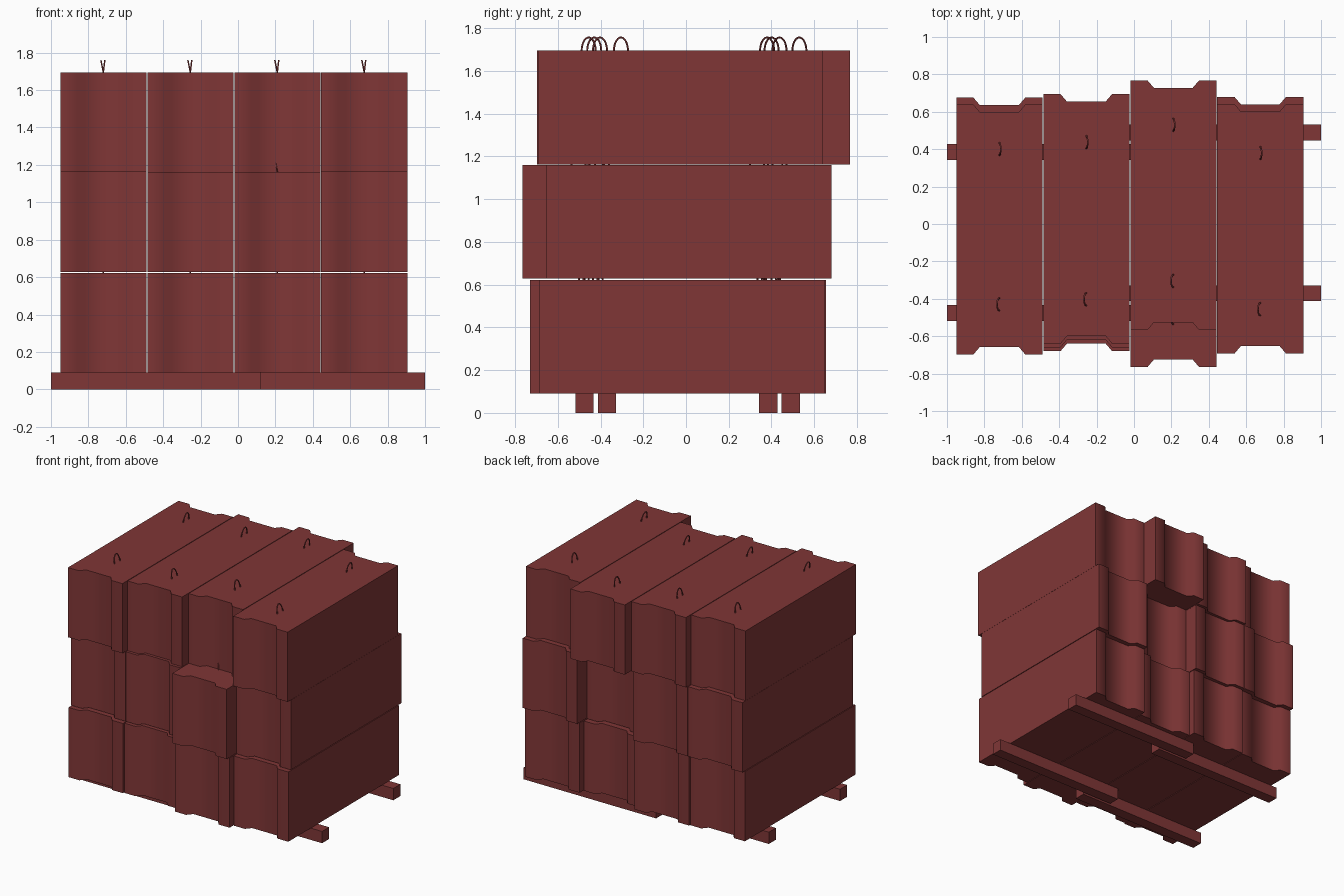
import bpy, bmesh, math

if "Cube" in bpy.data.objects:
    bpy.data.objects.remove(bpy.data.objects["Cube"])

red = bpy.data.materials.new("brick red")
red.diffuse_color = (0.215, 0.037, 0.037, 1)
red.use_nodes = True
red.node_tree.nodes["Principled BSDF"].inputs["Base Color"].default_value = red.diffuse_color

WIDTH, LENGTH, HEIGHT = 0.46, 1.335, 0.533


def mesh_object(name, bm):
    bmesh.ops.recalc_face_normals(bm, faces=bm.faces)
    me = bpy.data.meshes.new(name)
    bm.to_mesh(me)
    bm.free()
    me.materials.append(red)
    ob = bpy.data.objects.new(name, me)
    bpy.context.collection.objects.link(ob)
    return ob


def smooth(ob):
    bpy.ops.object.select_all(action='DESELECT')
    ob.select_set(True)
    bpy.context.view_layer.objects.active = ob
    bpy.ops.object.shade_smooth_by_angle(angle=math.radians(60))


def block(name, x, front, z):
    """Long block with a shallow tapered groove down both ends."""
    h, back = WIDTH / 2, front + LENGTH
    end = [(-h, 0), (-0.138, 0), (-0.104, 0.04), (0.104, 0.04), (0.138, 0), (h, 0)]
    outline = [(x + u, front + d) for u, d in end]
    outline += [(x + u, back - d) for u, d in reversed(end)]
    bm = bmesh.new()
    face = bm.faces.new([bm.verts.new((u, v, z)) for u, v in outline])
    top = bmesh.ops.extrude_face_region(bm, geom=[face])["geom"]
    bmesh.ops.translate(bm, vec=(0, 0, HEIGHT),
                        verts=[g for g in top if isinstance(g, bmesh.types.BMVert)])
    smooth(mesh_object(name, bm))


def lifting_loop(name, x, y, z, lean):
    """Thin wire arch, tilted slightly sideways."""
    bm = bmesh.new()
    rings, steps, sides, r = [], 14, 6, 0.0045
    for i in range(steps + 1):
        a = math.pi * i / steps
        c, s = math.cos(a), math.sin(a)
        ring = []
        for k in range(sides):
            t = 2 * math.pi * k / sides
            out, side = r * math.cos(t), r * math.sin(t)
            up = s * (0.064 + out) - 0.002
            ring.append(bm.verts.new((x + lean * up + side,
                                      y + c * (0.033 + out), z + up)))
        rings.append(ring)
    for a, b in zip(rings, rings[1:]):
        for k in range(sides):
            n = (k + 1) % sides
            bm.faces.new((a[k], a[n], b[n], b[k]))
    for ring in (rings[0], rings[-1]):
        bm.faces.new(ring)
    smooth(mesh_object(name, bm))


def beam(name, x0, x1, y):
    bm = bmesh.new()
    bmesh.ops.create_cube(bm, size=1)
    for v in bm.verts:
        v.co = ((x0 + x1) / 2 + v.co.x * (x1 - x0),
                y + v.co.y * 0.085, 0.045 + v.co.z * 0.09)
    mesh_object(name, bm)


# Stacked blocks: front end position of each column, bottom to top
columns = [(-0.72, (-0.69, -0.66, -0.697)),
           (-0.255, (-0.68, -0.66, -0.64)),
           (0.21, (-0.73, -0.765, -0.567)),
           (0.675, (-0.685, -0.655, -0.693))]
layers = [0.09, 0.628, 1.162]
loop_offsets = [(-0.40, 0.43), (-0.43, 0.41), (-0.405, 0.43), (-0.43, 0.405)]

for c, (x, fronts) in enumerate(columns):
    for l, (front, z) in enumerate(zip(fronts, layers)):
        tag = f"{c + 1}_{l + 1}"
        block("block_" + tag, x, front, z)
        mid = front + LENGTH / 2
        for side, off, lean in zip(("front", "back"), loop_offsets[c], (-0.2, 0.12)):
            lifting_loop(f"{side}_loop_{tag}", x, mid + off, z + HEIGHT, lean)

# Overlapping timber bearers underneath
for name, x0, x1, y in (("front_left_beam", -1, 0.12, -0.475),
                        ("front_right_beam", -0.12, 1, -0.37),
                        ("back_left_beam", -1, 0.12, 0.385),
                        ("back_right_beam", -0.12, 1, 0.49)):
    beam(name, x0, x1, y)
